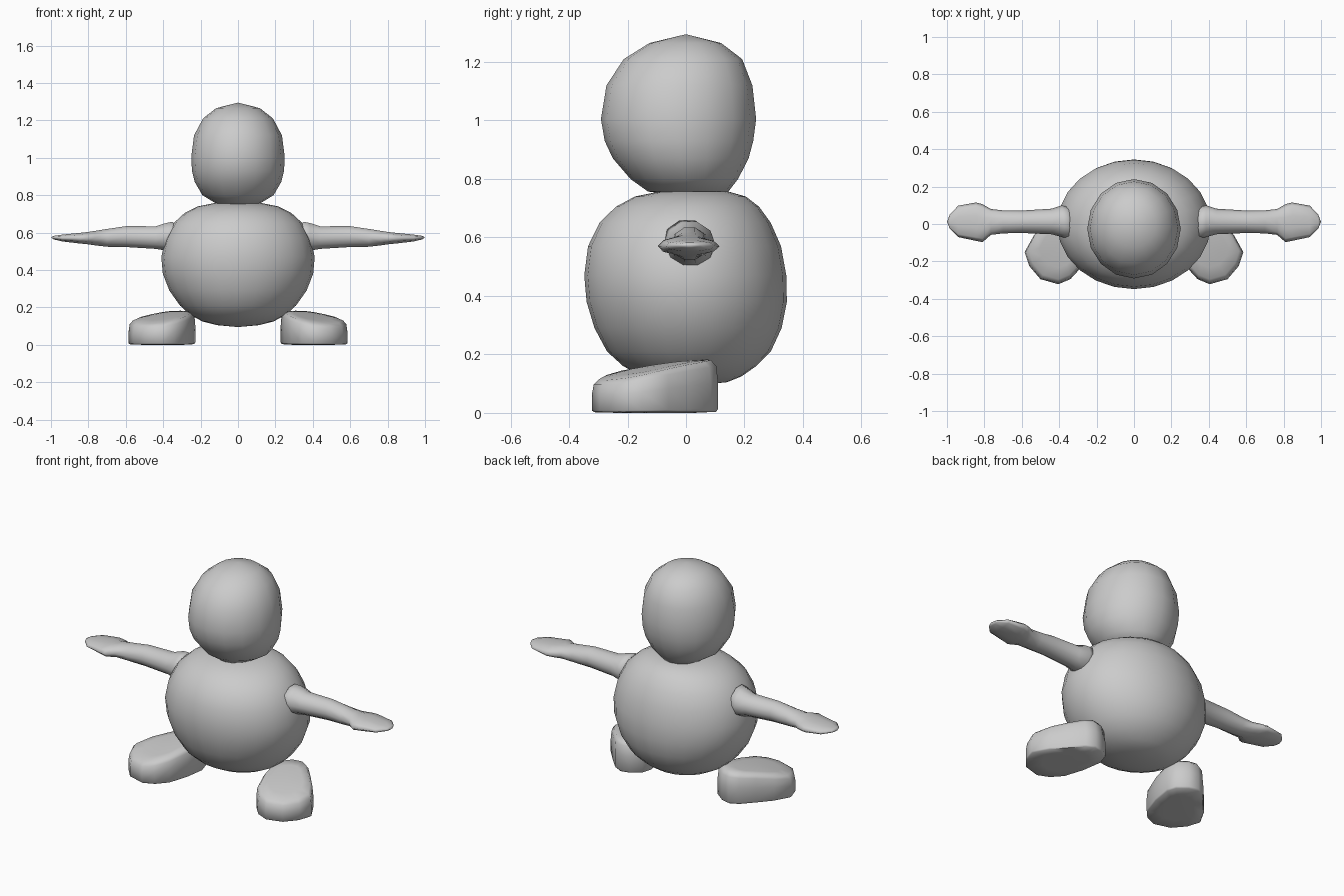
import bpy, bmesh, math
from mathutils import Vector

grey = bpy.data.materials.new("plain grey")
grey.diffuse_color = (0.6, 0.6, 0.6, 1)


def loft(name, rings, start, end, flip=1, angle=None):
    """Skin a stack of equal rings, closed by a point at each end."""
    bm = bmesh.new()
    add = lambda p: bm.verts.new((p[0] * flip, p[1], p[2]))
    loops = [[add(p) for p in ring] for ring in rings]
    n = len(loops[0])
    for a, b in zip(loops, loops[1:]):
        for i in range(n):
            j = (i + 1) % n
            bm.faces.new((a[i], a[j], b[j], b[i]))
    for loop, tip in ((loops[0], start), (loops[-1], end)):
        v = add(tip)
        for i in range(n):
            bm.faces.new((loop[i], loop[(i + 1) % n], v))
    bmesh.ops.recalc_face_normals(bm, faces=bm.faces)
    for f in bm.faces:
        f.smooth = True
    me = bpy.data.meshes.new(name)
    bm.to_mesh(me)
    bm.free()
    me.materials.append(grey)
    ob = bpy.data.objects.new(name, me)
    bpy.context.collection.objects.link(ob)
    if angle:
        bpy.ops.object.select_all(action='DESELECT')
        bpy.context.view_layer.objects.active = ob
        ob.select_set(True)
        bpy.ops.object.shade_smooth_by_angle(angle=math.radians(angle))
    return ob


def ellipse(n, turn=0.0):
    return [(math.cos(a), math.sin(a))
            for a in (2 * math.pi * (i + turn) / n for i in range(n))]


def upright(profile, n):
    """Horizontal rings from (z, half width, front y, back y)."""
    return [[(c * w, (f + b) / 2 + s * (b - f) / 2, z) for c, s in ellipse(n)]
            for z, w, f, b in profile]


# Round body
body = [(0.105, 0.11, -0.07, 0.14), (0.125, 0.19, -0.15, 0.19),
        (0.16, 0.255, -0.215, 0.24), (0.21, 0.31, -0.27, 0.29),
        (0.29, 0.367, -0.313, 0.327), (0.38, 0.402, -0.34, 0.345),
        (0.47, 0.41, -0.348, 0.343), (0.57, 0.388, -0.335, 0.325),
        (0.65, 0.345, -0.296, 0.29), (0.705, 0.285, -0.24, 0.25),
        (0.74, 0.215, -0.175, 0.205), (0.757, 0.13, -0.09, 0.145)]
loft("body", upright(body, 24), (0, 0.04, 0.095), (0, 0.03, 0.762))

# Egg-shaped head
head = [(0.757, 0.12, -0.13, 0.145), (0.80, 0.19, -0.19, 0.178),
        (0.87, 0.231, -0.25, 0.214), (0.93, 0.246, -0.278, 0.23),
        (1.005, 0.25, -0.291, 0.24), (1.12, 0.235, -0.272, 0.227),
        (1.21, 0.187, -0.213, 0.192), (1.265, 0.118, -0.125, 0.12)]
loft("head", upright(head, 16), (0, 0.0, 0.74), (0, 0.0, 1.295))

# Arms ending in flat hands: (x, front y, back y, low z, high z)
arm = [(0.335, -0.065, 0.065, 0.53, 0.64), (0.35, -0.08, 0.09, 0.50, 0.662),
       (0.385, -0.07, 0.10, 0.50, 0.655), (0.44, -0.055, 0.082, 0.51, 0.637),
       (0.60, -0.048, 0.072, 0.52, 0.637), (0.70, -0.05, 0.073, 0.522, 0.622),
       (0.765, -0.058, 0.08, 0.53, 0.611), (0.81, -0.097, 0.106, 0.537, 0.604),
       (0.845, -0.09, 0.115, 0.54, 0.60), (0.94, -0.07, 0.098, 0.552, 0.59),
       (0.985, -0.025, 0.05, 0.563, 0.583)]
arm_rings = [[(x, (f + b) / 2 + c * (b - f) / 2, (lo + hi) / 2 + s * (hi - lo) / 2)
              for c, s in ellipse(10)] for x, f, b, lo, hi in arm]

# Feet: a turned-out outline stacked upward, sloping from heel to toe
outline = [(0.245, 0.055), (0.30, 0.098), (0.355, 0.11), (0.405, 0.085), (0.47, 0.015),
           (0.535, -0.06), (0.585, -0.15), (0.56, -0.225), (0.50, -0.295),
           (0.405, -0.322), (0.34, -0.295), (0.285, -0.235), (0.247, -0.12),
           (0.228, 0.0)]
heel, toe = Vector((0.29, 0.06)), Vector((0.48, -0.27))
centre = Vector((0.39, -0.1))


def foot_ring(scale, level):
    ring = []
    for p in outline:
        q = centre + (Vector(p) - centre) * scale
        t = (q - heel).dot(toe - heel) / (toe - heel).length_squared
        t = min(max(t, 0), 1)
        ring.append((q.x, q.y, level * (0.186 - 0.05 * t - 0.022 * t ** 3)))
    return ring


foot_rings = [foot_ring(s, l) for s, l in
              ((0.6, 0.0), (0.965, 0.02), (1, 0.07), (1, 0.55),
               (0.97, 0.86), (0.88, 0.98), (0.6, 1.0))]

for side, sign in (("left", 1), ("right", -1)):
    loft(side + "_arm", arm_rings, (0.335, 0.0, 0.585), (1.0, 0.012, 0.574), sign)
    loft(side + "_foot", foot_rings, (centre.x, centre.y, 0),
         (centre.x, centre.y, 0.159), sign, 55)
